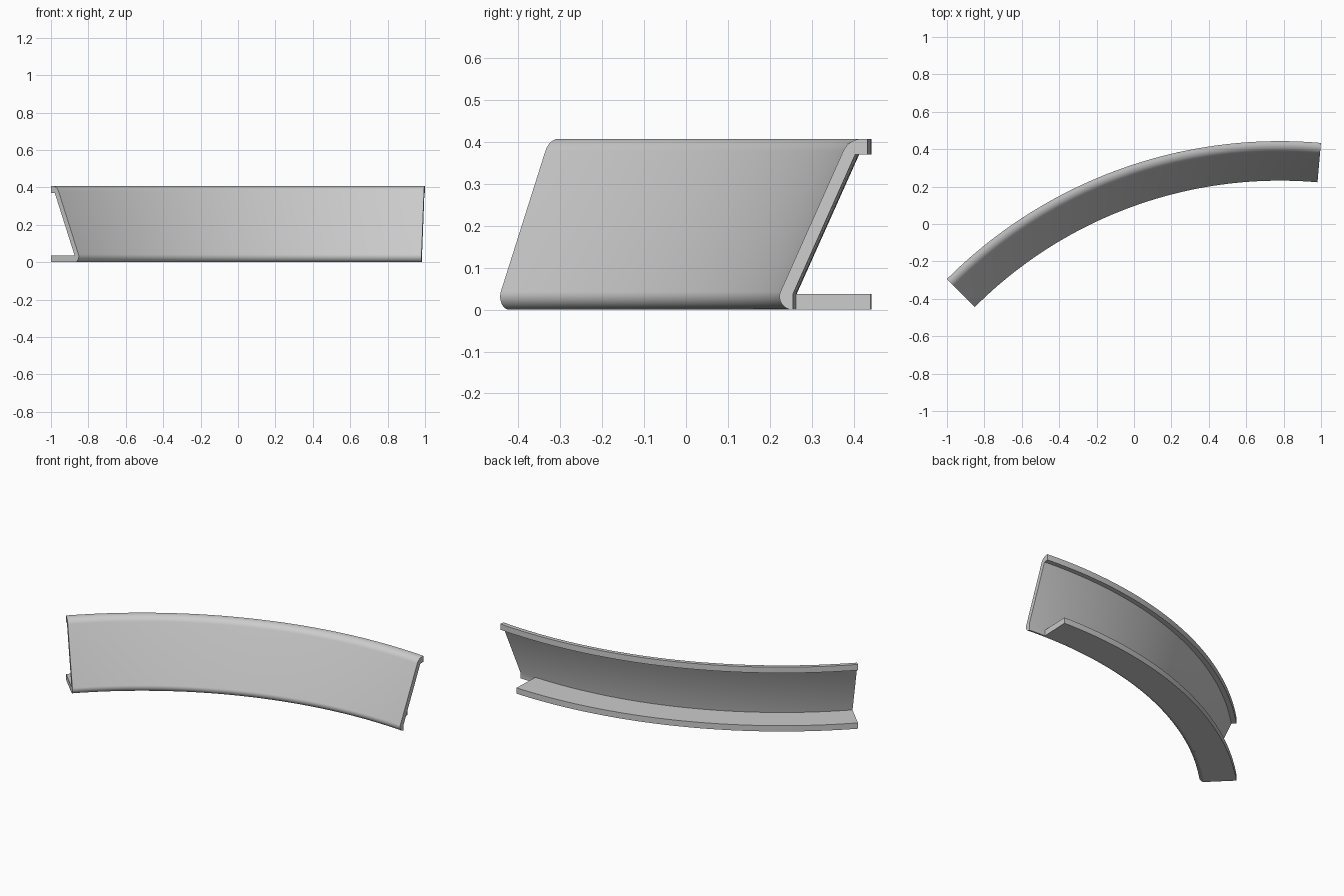
import bpy, bmesh
from math import radians, sin, cos, tan
from mathutils import Vector

if "Cube" in bpy.data.objects:
    bpy.data.objects.remove(bpy.data.objects["Cube"], do_unlink=True)

CENTRE = Vector((0.78, -2.075, 0))   # centre of the sweep
R_OUT, R_FOOT = 2.518, 2.339         # outer rim and foot of the wall
HEIGHT, THICK = 0.408, 0.037
SLOPE = 0.448                        # lean of the wall, radius per height
START, END = 85, 135

grey = bpy.data.materials.new("light grey")
grey.use_nodes = True
colour = (0.6, 0.6, 0.6, 1)
grey.diffuse_color = colour
grey.node_tree.nodes["Principled BSDF"].inputs["Base Color"].default_value = colour


def fillet(before, corner, after, radius, steps=10):
    """Points of a round arc replacing a profile corner."""
    p, a, b = Vector(corner), Vector(before), Vector(after)
    u, v = (a - p).normalized(), (b - p).normalized()
    half = u.angle(v) / 2
    centre = p + (u + v).normalized() * radius / sin(half)
    t0 = p + u * radius / tan(half) - centre
    t1 = p + v * radius / tan(half) - centre
    return [centre + t0.lerp(t1, i / steps).normalized() * radius
            for i in range(steps + 1)]


def sweep(name, profile, start, end, steps):
    """Sweep a closed (radius, height) profile round the centre."""
    bm = bmesh.new()
    rings = []
    for i in range(steps + 1):
        a = radians(start + (end - start) * i / steps)
        rings.append([bm.verts.new(CENTRE + Vector((r * cos(a), r * sin(a), z)))
                      for r, z in profile])
    n = len(profile)
    for one, two in zip(rings, rings[1:]):
        for j in range(n):
            k = (j + 1) % n
            bm.faces.new((one[j], one[k], two[k], two[j]))
    bm.faces.new(rings[0])
    bm.faces.new(rings[-1])
    bmesh.ops.recalc_face_normals(bm, faces=bm.faces)
    mesh = bpy.data.meshes.new(name)
    bm.to_mesh(mesh)
    bm.free()
    mesh.materials.append(grey)
    obj = bpy.data.objects.new(name, mesh)
    bpy.context.collection.objects.link(obj)
    bpy.ops.object.select_all(action='DESELECT')
    obj.select_set(True)
    bpy.context.view_layer.objects.active = obj
    bpy.ops.object.shade_smooth_by_angle(angle=radians(30))


# Leaning wall with rounded foot, rounded shoulder and a short top lip
foot = (2.29, 0)
shoulder = (2.29 + SLOPE * HEIGHT, HEIGHT)
lip_z = HEIGHT - THICK
wall = fillet((R_OUT, 0), foot, shoulder, 0.031)
wall += fillet(foot, shoulder, (R_OUT, HEIGHT), 0.05)
wall += [(R_OUT, HEIGHT), (R_OUT, lip_z),
         (R_FOOT + SLOPE * (lip_z - THICK), lip_z), (R_FOOT, THICK), (R_FOOT, 0)]
sweep("curved_wall", wall, START, END, 50)

# Flat base flange, cut back at one end
flange = [(R_FOOT, 0), (R_OUT, 0), (R_OUT, THICK), (R_FOOT, THICK)]
sweep("base_flange", flange, START + 2.7, END, 48)
